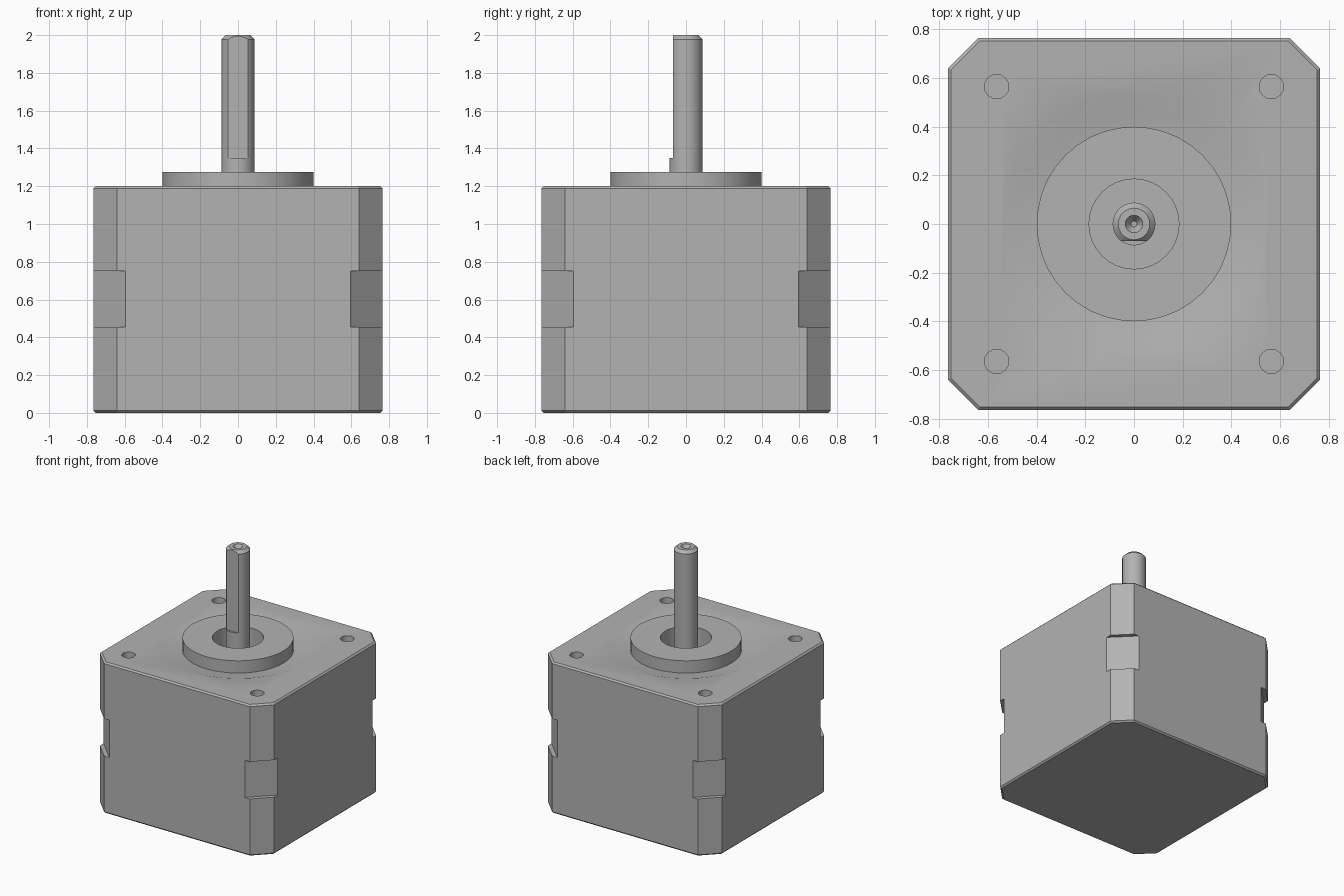
import bpy, bmesh, math
from mathutils import Matrix

cube = bpy.data.objects.get("Cube")
if cube:
    bpy.data.objects.remove(cube, do_unlink=True)

metal = bpy.data.materials.new("grey_metal")
metal.use_nodes = True
GREY = (0.45, 0.45, 0.45, 1)
metal.diffuse_color = GREY
metal.node_tree.nodes["Principled BSDF"].inputs["Base Color"].default_value = GREY


def make_object(name, bm):
    bmesh.ops.recalc_face_normals(bm, faces=bm.faces[:])
    mesh = bpy.data.meshes.new(name)
    bm.to_mesh(mesh)
    bm.free()
    mesh.materials.append(metal)
    obj = bpy.data.objects.new(name, mesh)
    bpy.context.collection.objects.link(obj)
    return obj


def loft(name, rings):
    """Skin equal-length rings of points and cap both ends."""
    bm = bmesh.new()
    loops = [[bm.verts.new(p) for p in ring] for ring in rings]
    n = len(loops[0])
    for a, b in zip(loops, loops[1:]):
        for i in range(n):
            j = (i + 1) % n
            bm.faces.new((a[i], a[j], b[j], b[i]))
    bm.faces.new(loops[0][::-1])
    bm.faces.new(loops[-1])
    return make_object(name, bm)


def turned(name, profile, sides, x=0, y=0):
    """Round solid from a list of (radius, height)."""
    angles = [2 * math.pi * i / sides for i in range(sides)]
    return loft(name, [[(x + r * math.cos(a), y + r * math.sin(a), z) for a in angles]
                       for r, z in profile])


def octagon(half, cut, z):
    s = half - cut
    return [(s, -half, z), (half, -s, z), (half, s, z), (s, half, z),
            (-s, half, z), (-half, s, z), (-half, -s, z), (-s, -half, z)]


def box(name, centre, size, turn=0):
    bm = bmesh.new()
    matrix = (Matrix.Rotation(turn, 4, 'Z') @ Matrix.Translation(centre)
              @ Matrix.Diagonal((*size, 1)))
    bmesh.ops.create_cube(bm, size=1, matrix=matrix)
    return make_object(name, bm)


def carve(target, cutter):
    """Subtract the cutter and discard it."""
    cutter.hide_render = True
    mod = target.modifiers.new("carve", 'BOOLEAN')
    mod.operation = 'DIFFERENCE'
    mod.solver = 'EXACT'
    mod.object = cutter
    bpy.context.view_layer.objects.active = target
    bpy.ops.object.modifier_apply(modifier=mod.name)
    bpy.data.objects.remove(cutter, do_unlink=True)


def smooth(obj):
    bpy.ops.object.select_all(action='DESELECT')
    obj.select_set(True)
    bpy.context.view_layer.objects.active = obj
    bpy.ops.object.shade_smooth_by_angle(angle=math.radians(30))


# Motor housing with chamfered corners and softened top and bottom rims
HALF, CUT, TOP = 0.765, 0.125, 1.2
housing = loft("motor_housing", [
    octagon(HALF - 0.012, CUT - 0.005, 0), octagon(HALF, CUT, 0.012),
    octagon(HALF, CUT, TOP - 0.012), octagon(HALF - 0.012, CUT - 0.005, TOP)])

# Shallow dished recess around the pilot ring, and the bore below it
carve(housing, turned("recess_cutter", [(0.47, 1.178), (0.54, TOP), (0.54, 1.3)], 32))
carve(housing, turned("bore_cutter", [(0.185, 1.1), (0.185, 1.3)], 32))

# Corner notches and mounting holes
notch_inner = (2 * HALF - 0.17) / math.sqrt(2)
for k in range(4):
    turn = math.pi / 4 + k * math.pi / 2
    carve(housing, box("notch_cutter", (notch_inner + 0.2, 0, 0.603),
                       (0.4, 0.6, 0.295), turn))
for sx in (-1, 1):
    for sy in (-1, 1):
        carve(housing, turned("hole_cutter", [(0.05, 1.1), (0.05, 1.3)], 16,
                              sx * 0.565, sy * 0.565))
smooth(housing)

# Raised pilot ring on the front plate
ring = turned("pilot_ring", [(0.4, 1.16), (0.4, 1.275)], 40)
carve(ring, turned("ring_cutter", [(0.185, 1.1), (0.185, 1.4)], 32))
smooth(ring)

# Output shaft with chamfered tip, centre dimple and a drive flat
shaft = turned("output_shaft", [(0.088, 1.05), (0.088, 1.977), (0.065, 2),
                                (0.036, 2), (0.012, 1.965)], 32)
carve(shaft, box("flat_cutter", (0, -0.17, 1.75), (0.4, 0.2, 0.8)))
smooth(shaft)
